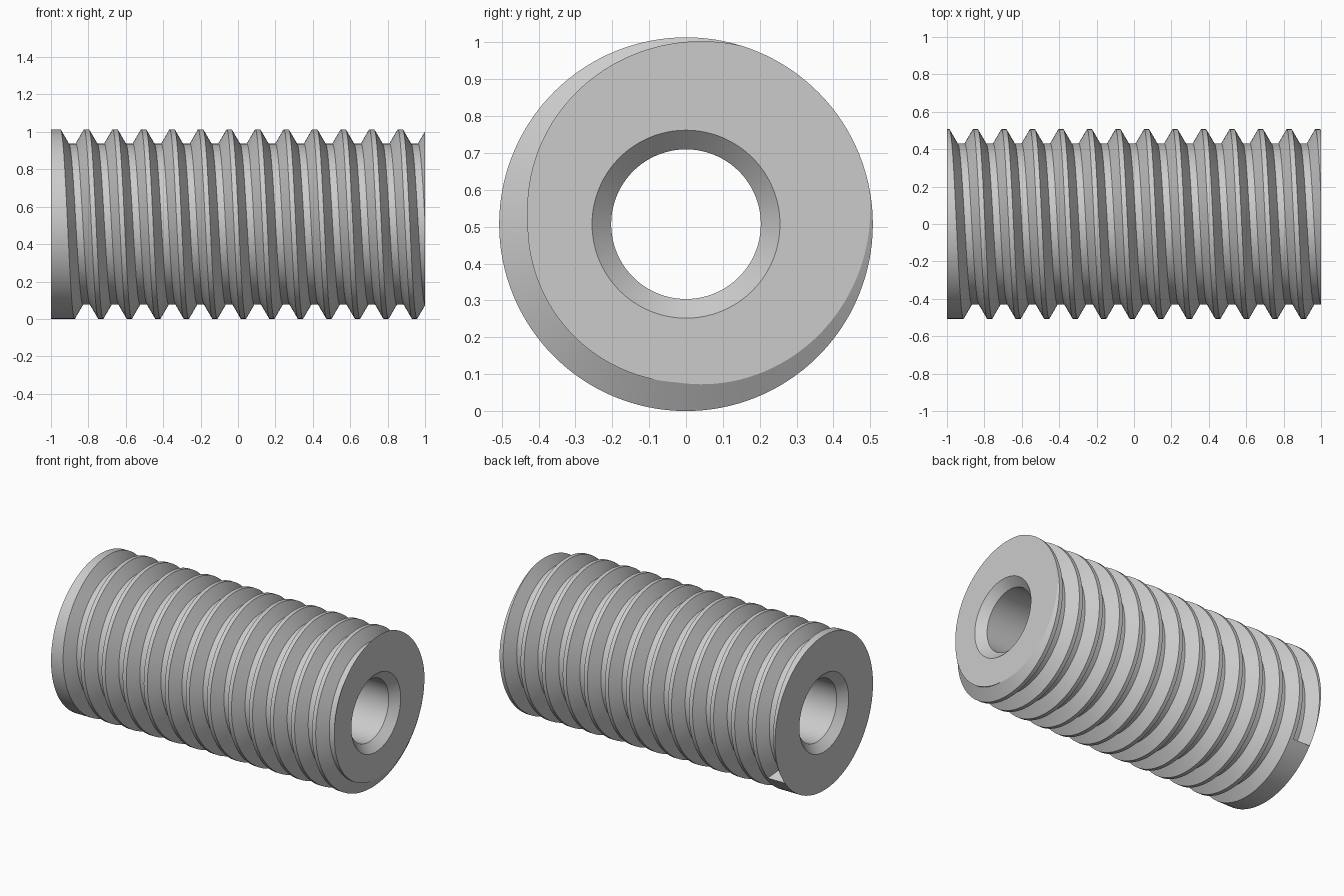
import bpy, bmesh, math

if "Cube" in bpy.data.objects:
    bpy.data.objects.remove(bpy.data.objects["Cube"])

R, ROOT = 0.507, 0.43           # crest and root radius
BORE, SINK, SINK_D = 0.203, 0.255, 0.05
PITCH, CREST, FLANK = 0.1525, 0.013, 0.0445   # CREST = half width of crest flat
X0 = -1.0005                    # crest centre at +y (angle 0), first turn
SEG, TURNS = 128, 15
START = math.radians(-37)       # angle where the groove begins

mat = bpy.data.materials.new("plain grey")
mat.diffuse_color = (0.6, 0.6, 0.6, 1)
mat.use_nodes = True
mat.node_tree.nodes["Principled BSDF"].inputs["Base Color"].default_value = mat.diffuse_color


def column(a):
    """Radius profile along x at one angle, clipped to the rod ends."""
    c = X0 + PITCH * a / math.tau
    raw = [(-1.2, R)]
    for k in range(TURNS):
        b = c + k * PITCH
        raw += [(b + CREST, R), (b + CREST + FLANK, ROOT),
                (b + PITCH - CREST - FLANK, ROOT), (b + PITCH - CREST, R)]

    pts = []
    end_r = None
    for i, (x, r) in enumerate(raw):
        if x > 1:
            if end_r is None:
                px, pr = raw[i - 1]
                end_r = pr + (r - pr) * (1 - px) / (x - px)
            pts.append((1.0, end_r))
        else:
            pts.append((max(x, -1.0), r))
    return pts


def vert(bm, x, r, a):
    return bm.verts.new((x, r * math.cos(a), R + r * math.sin(a)))


bm = bmesh.new()
angles = [START + math.tau * j / SEG for j in range(SEG + 1)]

# threaded skin, end faces, countersinks and bore, built column by column
cols = []
for a in angles:
    pts = column(a)
    pts += [(1, SINK), (1 - SINK_D, BORE), (SINK_D - 1, BORE), (-1, SINK)]
    cols.append([vert(bm, x, r, a) for x, r in pts])
for c0, c1 in zip(cols, cols[1:]):
    n = len(c0)
    for i in range(n):
        k = (i + 1) % n
        bm.faces.new((c0[i], c0[k], c1[k], c1[i]))

# blunt wall where the groove begins
bm.faces.new([vert(bm, x, r, START) for x, r in column(START)[1:5]])

bmesh.ops.remove_doubles(bm, verts=bm.verts[:], dist=0.00005)
bmesh.ops.recalc_face_normals(bm, faces=bm.faces[:])
me = bpy.data.meshes.new("threaded_sleeve")
bm.to_mesh(me)
bm.free()
me.materials.append(mat)
sleeve = bpy.data.objects.new("threaded_sleeve", me)
bpy.context.collection.objects.link(sleeve)
bpy.context.view_layer.objects.active = sleeve
sleeve.select_set(True)
bpy.ops.object.shade_smooth_by_angle(angle=math.radians(25))
